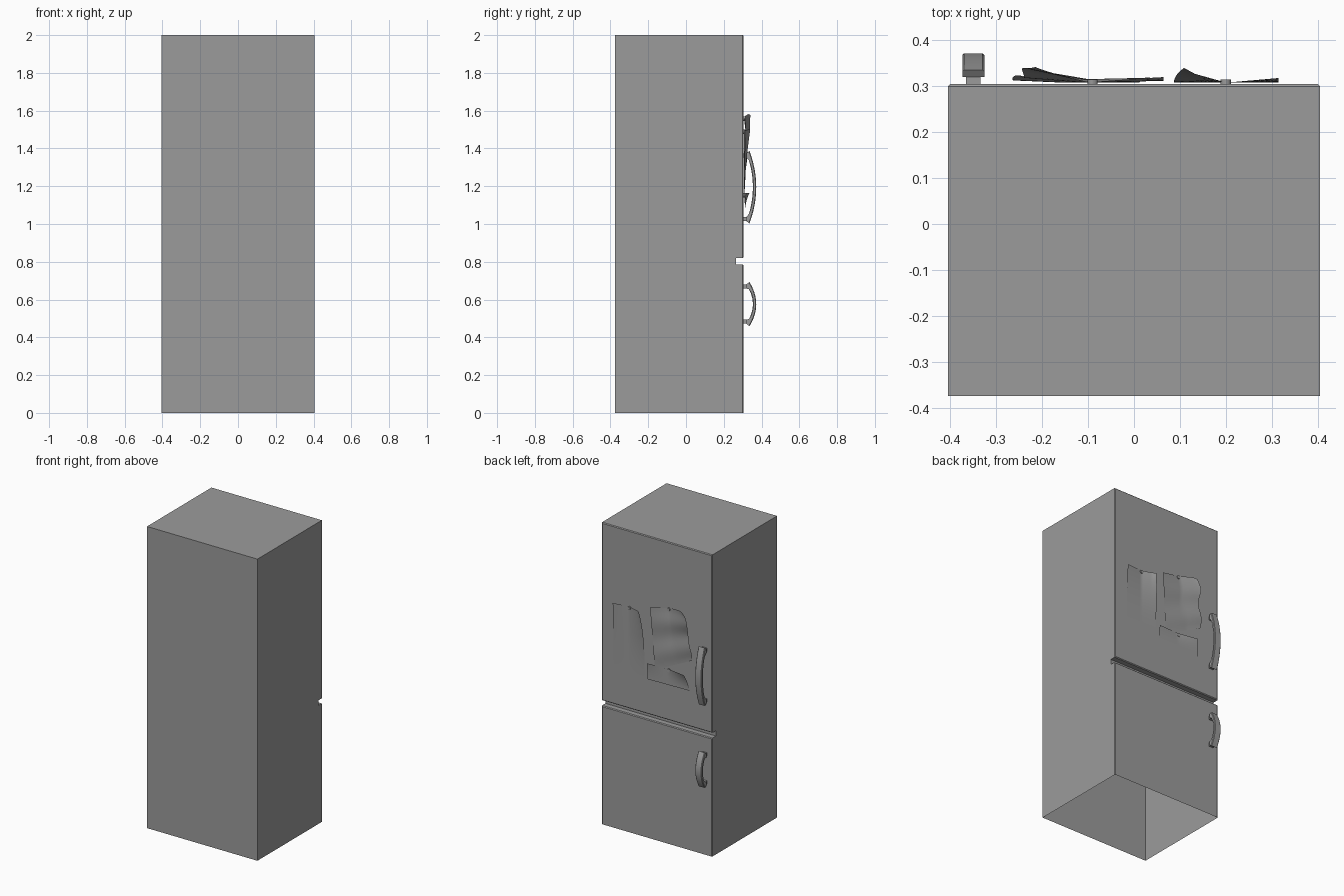
import bpy, bmesh, math
from mathutils import Vector

if "Cube" in bpy.data.objects:
    bpy.data.objects.remove(bpy.data.objects["Cube"], do_unlink=True)

grey = bpy.data.materials.new("plain grey")
grey.use_nodes = True
colour = (0.33, 0.33, 0.33, 1)
grey.diffuse_color = colour
grey.node_tree.nodes["Principled BSDF"].inputs["Base Color"].default_value = colour

DOOR_Y = 0.305


def finish(name, bm, smooth=False):
    mesh = bpy.data.meshes.new(name)
    bm.to_mesh(mesh)
    bm.free()
    mesh.materials.append(grey)
    obj = bpy.data.objects.new(name, mesh)
    bpy.context.collection.objects.link(obj)
    if smooth:
        bpy.ops.object.select_all(action="DESELECT")
        obj.select_set(True)
        bpy.context.view_layer.objects.active = obj
        bpy.ops.object.shade_smooth_by_angle(angle=math.radians(35))
    return obj


def extrude_profile(points, x0, x1):
    """Extrude a (y, z) outline along x."""
    bm = bmesh.new()
    face = bm.faces.new([bm.verts.new((x0, y, z)) for y, z in points])
    moved = bmesh.ops.extrude_face_region(bm, geom=[face])["geom"]
    bmesh.ops.translate(bm, vec=(x1 - x0, 0, 0),
                        verts=[g for g in moved if isinstance(g, bmesh.types.BMVert)])
    bmesh.ops.recalc_face_normals(bm, faces=bm.faces)
    return bm


# Cabinet: one shell with a groove between the two doors, open underneath
outline = [(-0.375, 0), (DOOR_Y, 0), (DOOR_Y, 0.785), (0.265, 0.785),
           (0.265, 0.82), (DOOR_Y, 0.82), (DOOR_Y, 2), (-0.375, 2)]
bm = extrude_profile(outline, -0.405, 0.405)
rim = [e for e in bm.edges if all(v.co.y > 0.3 for v in e.verts)
       and (e.verts[0].co - e.verts[1].co).length > 0.1
       and max(v.co.z for v in e.verts) > 0.01]
bmesh.ops.bevel(bm, geom=rim, offset=0.005, segments=1, affect="EDGES")
under = [f for f in bm.faces if f.normal.z < -0.9 and f.calc_center_median().z < 0.01]
bmesh.ops.delete(bm, geom=under, context="FACES")
finish("cabinet", bm)


# Handles: a bowed bar on two narrower feet
def handle(name, middle, half):
    steps = 12
    arc = [-1 + 2 * i / steps for i in range(steps + 1)]
    outer = [(0.372 - 0.036 * t * t, middle + half * t) for t in arc]
    inner = [(0.354 - 0.03 * t * t, middle + (half - 0.022) * t) for t in reversed(arc)]
    tip = [(0.32, middle + half - 0.012), (0.32, middle + half - 0.035)]
    root = [(y, 2 * middle - z) for y, z in reversed(tip)]
    bm = extrude_profile(outer + tip + inner[1:-1] + root, -0.374, -0.326)
    edges = [e for e in bm.edges if abs(e.verts[0].co.x - e.verts[1].co.x) < 0.001
             and min(v.co.y for v in e.verts) > 0.33
             and len({f.normal.x > 0.9 or f.normal.x < -0.9 for f in e.link_faces}) == 2]
    bmesh.ops.bevel(bm, geom=edges, offset=0.004, segments=1, affect="EDGES")
    finish(name, bm, True)
    for label, side in (("upper", 1), ("lower", -1)):
        z = middle + side * (half - 0.024)
        foot = [(0.303, z - 0.011), (0.324, z - 0.011), (0.324, z + 0.011), (0.303, z + 0.011)]
        finish(name + "_" + label + "_foot", extrude_profile(foot, -0.366, -0.334))


handle("upper_door_handle", 1.195, 0.192)
handle("lower_door_handle", 0.576, 0.117)


# Paper notes: curved sheets; corners are (x, z) going round from the top at +x
def sheet(name, corners, lift, trim=None, n=20):
    a, b, c, d = (Vector(p) for p in corners)
    bm = bmesh.new()
    rows = []
    for j in range(n + 1):
        v = j / n
        row = []
        for i in range(n + 1):
            u = i / n
            p = a.lerp(b, u).lerp(d.lerp(c, u), v)
            if trim:
                p = p + Vector(trim(u, v))
            row.append(bm.verts.new((p.x, DOOR_Y + 0.003 + lift(u, v), p.y)))
        rows.append(row)
    for j in range(n):
        for i in range(n):
            bm.faces.new((rows[j][i], rows[j][i + 1], rows[j + 1][i + 1], rows[j + 1][i]))
    bmesh.ops.recalc_face_normals(bm, faces=bm.faces)
    bm.normal_update()
    if sum(f.normal.y for f in bm.faces) < 0:
        bmesh.ops.reverse_faces(bm, faces=bm.faces)
    finish(name, bm, True)


def curl(u, v, near, far):
    """Lift both top corners away from a pin in the middle."""
    side = max(0, 2 * u - 1) * far + max(0, 1 - 2 * u) * near
    return side * (1 - v) ** 2


sheet("plain_note", [(0.315, 1.495), (0.087, 1.5), (0.087, 1.065), (0.315, 1.06)],
      lambda u, v: curl(u, v, 0.01, 0.032),
      lambda u, v: (0.022 * max(0, u - 0.8) / 0.2 * (1 - v) ** 4, 0))

sheet("wavy_note", [(0.04, 1.54), (-0.235, 1.595), (-0.26, 1.265), (0.01, 1.13)],
      lambda u, v: curl(u, v, 0.01, 0.034) + 0.005 * (1 - math.cos(4 * math.pi * v)) * (0.5 + u / 2)
      + 0.012 * max(0, u - 0.6) * v,
      lambda u, v: (0.02 * u ** 6 * (1 - v) ** 6 - 0.008 * u * math.sin(9 * v),
                    -0.02 * u ** 8 * (1 - v) ** 3))

sheet("small_note", [(0.064, 1.163), (-0.22, 1.165), (-0.245, 1.06), (0.064, 1.055)],
      lambda u, v: 0.004 + curl(u, v, 0.008, 0.024))

# Pins holding the notes
for name, x, z in (("plain_note_pin", 0.2, 1.488), ("wavy_note_pin", -0.09, 1.557),
                   ("small_note_pin", -0.09, 1.152)):
    bpy.ops.mesh.primitive_cylinder_add(vertices=12, radius=0.011, depth=0.012,
                                        location=(x, DOOR_Y + 0.004, z),
                                        rotation=(math.pi / 2, 0, 0))
    pin = bpy.context.object
    pin.name = name
    pin.data.materials.append(grey)
    bpy.ops.object.shade_smooth_by_angle()
